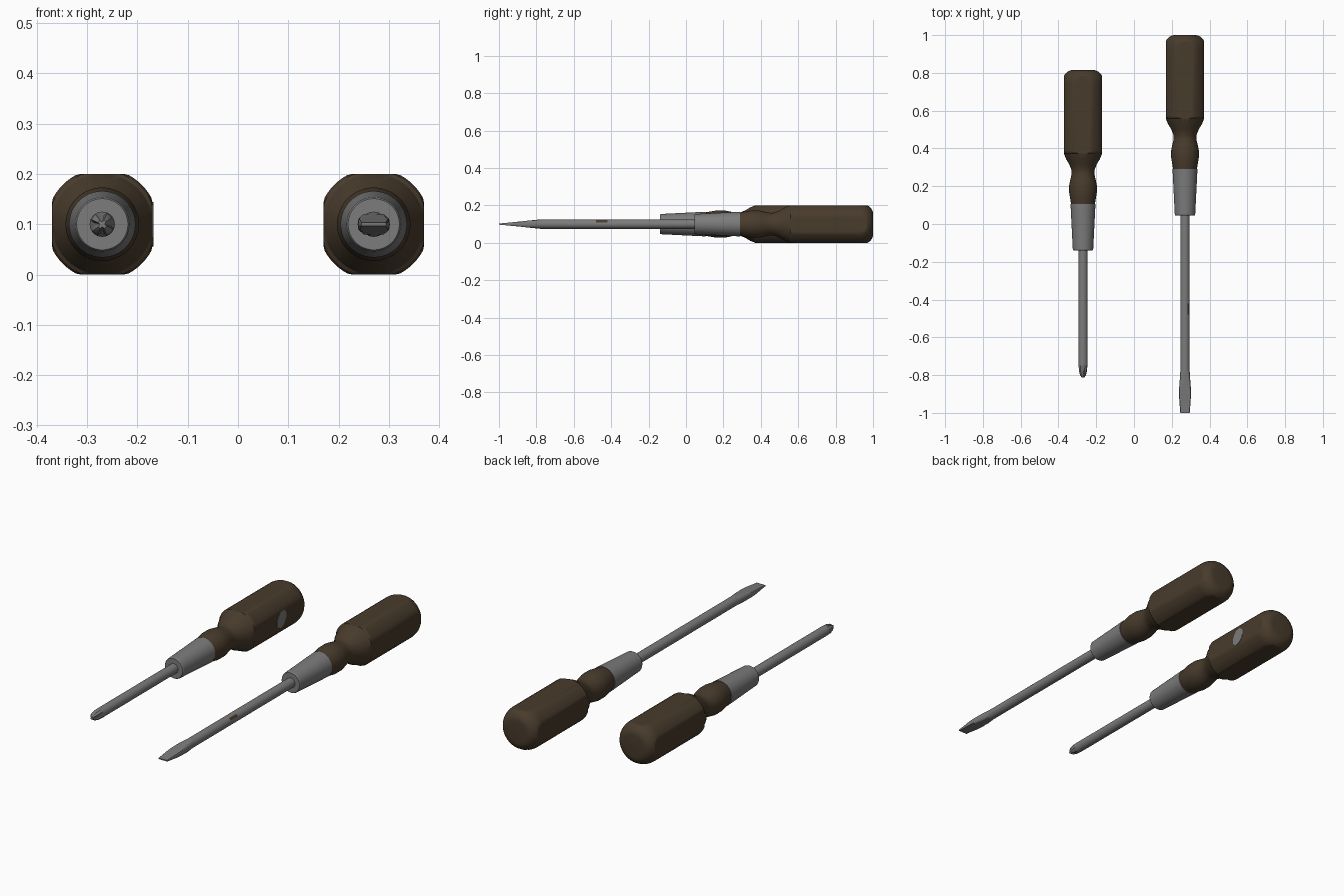
import bpy, bmesh
from math import sin, cos, pi, radians

cube = bpy.data.objects.get("Cube")
if cube:
    bpy.data.objects.remove(cube)


def material(name, colour):
    m = bpy.data.materials.new(name)
    m.use_nodes = True
    m.diffuse_color = colour
    bsdf = m.node_tree.nodes["Principled BSDF"]
    bsdf.inputs["Base Color"].default_value = colour
    bsdf.inputs["Roughness"].default_value = 0.6
    return m


BROWN = material("dark_brown_wood", (0.065, 0.044, 0.025, 1))
STEEL = material("grey_steel", (0.2, 0.2, 0.2, 1))
AXIS_Z = 0.1
BIG = 9


def clamp(v, limit):
    return max(-limit, min(limit, v))


def finish(name, bm, mats, location, angle):
    bmesh.ops.recalc_face_normals(bm, faces=bm.faces)
    mesh = bpy.data.meshes.new(name)
    bm.to_mesh(mesh)
    bm.free()
    obj = bpy.data.objects.new(name, mesh)
    bpy.context.collection.objects.link(obj)
    obj.location = location
    for m in mats:
        mesh.materials.append(m)
    bpy.ops.object.select_all(action="DESELECT")
    obj.select_set(True)
    bpy.context.view_layer.objects.active = obj
    bpy.ops.object.shade_smooth_by_angle(angle=radians(angle))
    return obj


def turned(name, rows, mats, x, dy=0, segs=32, angle=25):
    """Turn rows of (y, radius, x limit, z limit, flute depth) about the y axis."""
    bm = bmesh.new()
    rings = []
    for row in rows:
        y, r, lx, lz, flute = tuple(row) + (BIG, BIG, 0)[len(row) - 2:]
        ring = []
        for i in range(segs):
            a = 2 * pi * i / segs
            rr = r * (1 - flute * abs(cos(2 * a)) * (cos(4 * a) > 0))
            ring.append(bm.verts.new((clamp(rr * cos(a), lx), y, clamp(rr * sin(a), lz))))
        rings.append(ring)
    for a, b in zip(rings, rings[1:]):
        for i in range(segs):
            j = (i + 1) % segs
            bm.faces.new((a[i], a[j], b[j], b[i]))
    bm.faces.new(rings[0])
    bm.faces.new(rings[-1])
    return finish(name, bm, mats, (x, dy, AXIS_Z), angle)


def handle(prefix, x, dy):
    # rounded butt, flattened grip and waisted neck
    F = 0.1
    rows = []
    for k in range(9):
        a = k / 8 * pi / 2
        rows.append((0.93 + 0.07 * cos(a), 0.055 + 0.056 * sin(a), F, F))
    rows += [(0.57, 0.111, F, F), (0.56, 0.107, F, F), (0.555, 0.1), (0.53, 0.09),
             (0.50, 0.072), (0.47, 0.061), (0.45, 0.06), (0.42, 0.067),
             (0.39, 0.073), (0.35, 0.073), (0.32, 0.068), (0.285, 0.062)]
    turned(prefix + "_handle", rows, [BROWN], x, dy, 64, 18)
    # tapered metal ferrule
    turned(prefix + "_ferrule", [(0.29, 0.066), (0.05, 0.054), (0.045, 0.051)],
           [STEEL], x, dy, 48)


# long flat-blade screwdriver
LONG_X, SHORT_X, R = 0.27, -0.27, 0.025
handle("flat", LONG_X, 0)
shaft = turned("flat_shaft", [(0.06, R), (-0.42, R), (-0.48, R), (-0.78, R)],
               [STEEL, BROWN], LONG_X)
for p in shaft.data.polygons:  # small stain on the shaft
    if abs(p.center.y + 0.45) < 0.02 and p.normal.x > 0.6 and 0.4 < p.normal.z < 0.8:
        p.material_index = 1
turned("flat_blade", [(-0.78, R), (-0.83, 0.029, 0.028, 0.02),
                      (-0.88, 0.032, 0.032, 0.0145), (-0.92, 0.031, 0.031, 0.0105),
                      (-1.0, R, R, 0.003)], [STEEL], LONG_X)

# shorter cross-point screwdriver
SHIFT = -0.185
handle("cross", SHORT_X, SHIFT)
turned("cross_shaft", [(0.05 + SHIFT, R), (-0.75, R)], [STEEL], SHORT_X)
turned("cross_tip", [(-0.75, R), (-0.775, 0.0235, BIG, BIG, 0.25),
                     (-0.797, 0.018, BIG, BIG, 0.4), (-0.812, 0.009, BIG, BIG, 0.4)],
       [STEEL], SHORT_X, 0, 32, 20)

# worn patch on the side of the shorter grip
bm = bmesh.new()
radii = [0.036, 0.044, 0.047, 0.041, 0.034, 0.038, 0.044, 0.047, 0.038, 0.033]
edge = []
for i, r in enumerate(radii):
    a = 2 * pi * i / len(radii)
    edge.append(bm.verts.new((0, r * cos(a), r * sin(a))))
patch = bm.faces.new(edge)
top = bmesh.ops.extrude_face_region(bm, geom=[patch])
for v in top["geom"]:
    if isinstance(v, bmesh.types.BMVert):
        v.co.x += 0.002
finish("worn_patch", bm, [STEEL], (SHORT_X + 0.0995, 0.6, AXIS_Z), 25)
